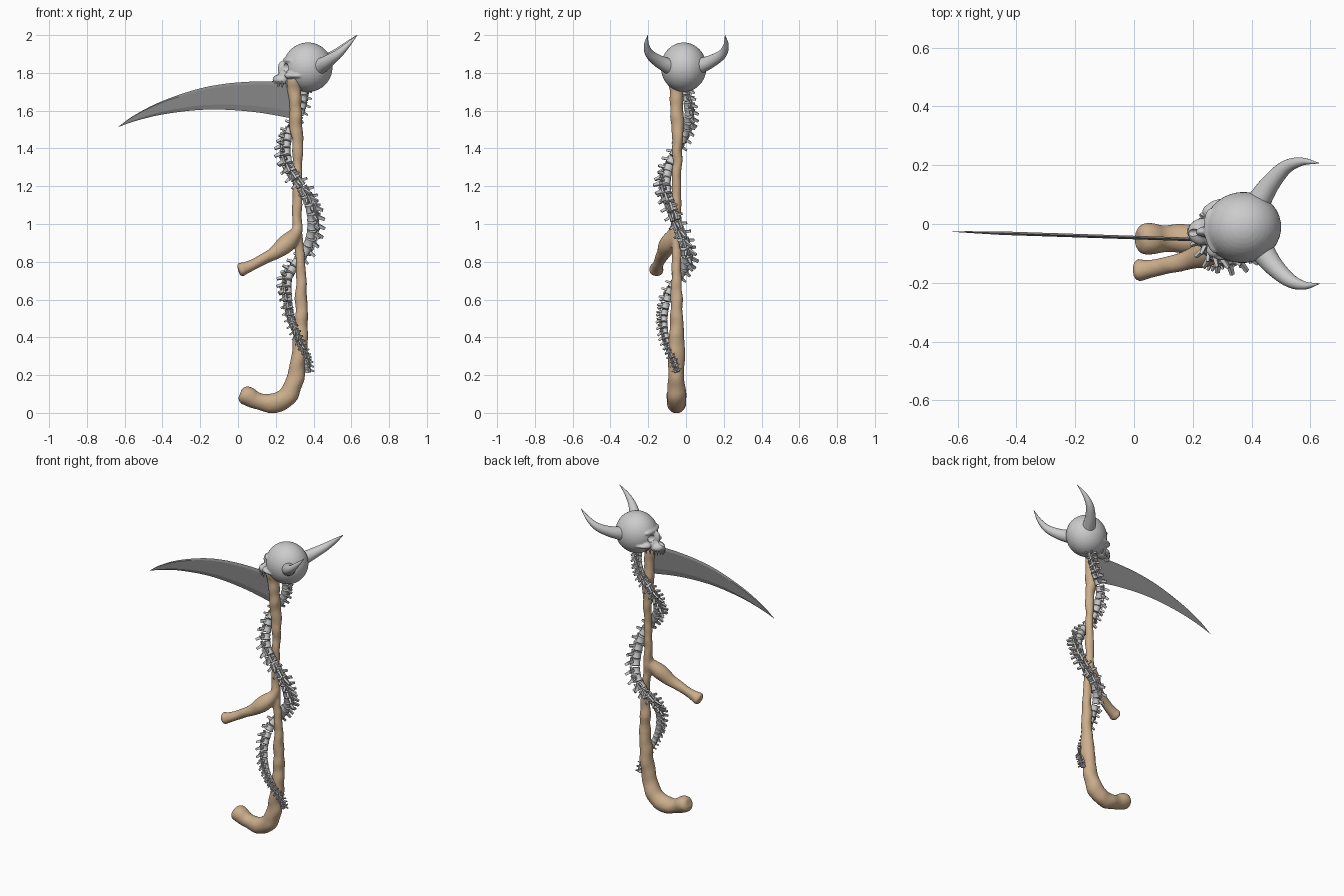
import bpy, bmesh, math, random
from mathutils import Vector, Matrix, noise

if "Cube" in bpy.data.objects:
    bpy.data.objects.remove(bpy.data.objects["Cube"])

random.seed(3)


def material(name, rgb):
    m = bpy.data.materials.new(name)
    m.diffuse_color = (*rgb, 1)
    m.use_nodes = True
    m.node_tree.nodes["Principled BSDF"].inputs["Base Color"].default_value = m.diffuse_color
    return m


def make(name, bm, mat=None, angle=35):
    bmesh.ops.recalc_face_normals(bm, faces=bm.faces)
    me = bpy.data.meshes.new(name)
    bm.to_mesh(me)
    bm.free()
    ob = bpy.data.objects.new(name, me)
    bpy.context.collection.objects.link(ob)
    if mat:
        me.materials.append(mat)
    finish(me, angle)
    return ob


def finish(me, angle):
    for p in me.polygons:
        p.use_smooth = True
    me.set_sharp_from_angle(angle=math.radians(angle))


def bake(ob, angle=50):
    """Apply the modifier stack."""
    bpy.context.view_layer.update()
    dg = bpy.context.evaluated_depsgraph_get()
    me = bpy.data.meshes.new_from_object(ob.evaluated_get(dg))
    ob.modifiers.clear()
    ob.data = me
    finish(me, angle)


def spline(pts, seg):
    """Catmull-Rom samples through points of any dimension."""
    P = [Vector(p) for p in pts]
    P = [2 * P[0] - P[1]] + P + [2 * P[-1] - P[-2]]
    out = []
    for i in range(1, len(P) - 2):
        a, b, c, d = P[i - 1:i + 3]
        for k in range(seg):
            t = k / seg
            out.append(0.5 * (2 * b + (c - a) * t + (2 * a - 5 * b + 4 * c - d) * t * t
                              + (3 * b - a - 3 * c + d) * t ** 3))
    return out + [P[-2]]


def tube(bm, pts, sides=20, seg=8, bump=0.0):
    """Tube along (x, y, z, radius) points."""
    S = spline(pts, seg)
    C = [p.to_3d() for p in S]
    up, rings = Vector((0, 1, 0)), []
    for i, c in enumerate(C):
        t = (C[min(i + 1, len(C) - 1)] - C[max(i - 1, 0)]).normalized()
        up = (up - t * up.dot(t)).normalized()
        side = t.cross(up)
        ring = []
        for k in range(sides):
            a = 2 * math.pi * k / sides
            d = up * math.cos(a) + side * math.sin(a)
            r = S[i][3] + bump * noise.noise((c + d * 0.04) * 14)
            ring.append(bm.verts.new(c + d * r))
        rings.append(ring)
    for A, B in zip(rings, rings[1:]):
        for k in range(sides):
            j = (k + 1) % sides
            bm.faces.new((A[k], A[j], B[j], B[k]))
    bm.faces.new(rings[0][::-1])
    bm.faces.new(rings[-1])


def ball(bm, c, r):
    bmesh.ops.create_uvsphere(bm, u_segments=32, v_segments=20, radius=1,
                              matrix=Matrix.Translation(c) @ Matrix.Diagonal((*r, 1)))


tan = material("tan_bone", (0.6, 0.42, 0.26))
dark = material("dark_metal", (0.24, 0.24, 0.24))

# Staff with hooked foot and side branch, fused into one bone
bm = bmesh.new()
tube(bm, [(.012, -.05, .105, .03), (.035, -.05, .095, .052), (.1, -.05, .063, .048), (.19, -.05, .051, .05),
          (.265, -.05, .09, .051), (.305, -.05, .19, .045), (.322, -.05, .3, .043), (.335, -.05, .42, .038),
          (.335, -.05, .6, .031), (.33, -.05, .8, .025), (.315, -.05, .95, .028), (.312, -.05, 1.1, .025),
          (.315, -.05, 1.25, .024), (.315, -.045, 1.42, .029), (.305, -.045, 1.55, .036),
          (.3, -.05, 1.68, .035), (.3, -.055, 1.76, .042), (.3, -.055, 1.79, .03)], bump=.008)
tube(bm, [(.318, -.05, 1.04, .015), (.31, -.06, .96, .032), (.26, -.09, .9, .046), (.19, -.12, .845, .036),
          (.11, -.14, .8, .028), (.045, -.152, .768, .032), (.018, -.155, .757, .038), (.003, -.156, .752, .028)],
     bump=.006)
staff = make("bone_staff", bm, tan)
m = staff.modifiers.new("fuse", 'REMESH')
m.mode, m.voxel_size = 'VOXEL', .007
m = staff.modifiers.new("soften", 'SMOOTH')
m.factor, m.iterations = .5, 4
bake(staff)

# Scythe blade: diamond-edged strip with flat middle
bm = bmesh.new()
rings = []
for x, top, low in spline([(.28, 1.75, 1.56), (.11, 1.755, 1.59), (-.07, 1.742, 1.605), (-.23, 1.71, 1.602),
                           (-.415, 1.645, 1.577), (-.55, 1.575, 1.543), (-.632, 1.516, 1.514)], 6):
    y = -.046 - .033 * x
    h = top - low
    w = .006 * min(1, h / .06)
    rings.append([bm.verts.new(v) for v in (
        (x, y, top), (x, y - w, top - .1 * h), (x, y - w, low + .2 * h),
        (x, y, low), (x, y + w, low + .2 * h), (x, y + w, top - .1 * h))])
for A, B in zip(rings, rings[1:]):
    for k in range(6):
        bm.faces.new((A[k], A[(k + 1) % 6], B[(k + 1) % 6], B[k]))
bm.faces.new(rings[0])
bm.faces.new(rings[-1])
make("scythe_blade", bm, dark, 8)

# Skull, modelled looking along -x
place = Matrix.Translation((.37, -.012, 1.83)) @ Matrix.Rotation(math.radians(6), 4, 'Z')
bm = bmesh.new()
ball(bm, (0, 0, 0), (.131, .121, .131))
ball(bm, (-.102, 0, .036), (.03, .078, .02))
ball(bm, (-.135, 0, -.008), (.026, .016, .042))
ball(bm, (-.138, 0, -.066), (.05, .046, .032))
ball(bm, (-.09, 0, -.05), (.06, .06, .04))
for s in (-1, 1):
    ball(bm, (-.1, s * .066, -.043), (.032, .026, .02))
    ball(bm, (-.055, s * .09, -.045), (.055, .016, .012))
skull = make("skull", bm)
bm = bmesh.new()
for s in (-1, 1):
    ball(bm, (-.138, s * .043, -.002), (.042, .026, .026))
ball(bm, (-.178, 0, -.036), (.03, .014, .02))
cutter = make("socket_cutter", bm)
cutter.hide_render = True
m = skull.modifiers.new("fuse", 'REMESH')
m.mode, m.voxel_size = 'VOXEL', .005
m = skull.modifiers.new("soften", 'SMOOTH')
m.factor, m.iterations = .5, 5
m = skull.modifiers.new("sockets", 'BOOLEAN')
m.operation, m.object, m.solver = 'DIFFERENCE', cutter, 'EXACT'
bake(skull)
skull.data.transform(place)
bpy.data.objects.remove(cutter)

# Upper teeth
bm = bmesh.new()
path = spline([(-.09, -.046), (-.14, -.041), (-.175, -.022), (-.184, 0), (-.175, .022), (-.14, .041), (-.09, .046)], 2)
for x, y in path:
    bmesh.ops.create_cone(bm, cap_ends=True, segments=8, radius1=.003, radius2=.008, depth=.034,
                          matrix=place @ Matrix.Translation((x, y, -.09)))
make("teeth", bm)

# Horns
for side, pts in (("left", [(.42, .07, 1.835), (.462, .135, 1.862), (.515, .192, 1.9), (.57, .212, 1.947), (.629, .207, 2.0)]),
                  ("right", [(.435, -.09, 1.835), (.477, -.145, 1.862), (.53, -.192, 1.9), (.58, -.209, 1.947), (.631, -.203, 2.0)])):
    bm = bmesh.new()
    tube(bm, [(*p, r) for p, r in zip(pts, (.042, .033, .024, .014, .001))])
    make(side + "_horn", bm)

# Spine winding around the staff
path = spline([(.35, -.005, 1.74), (.345, .008, 1.65), (.32, .015, 1.57), (.268, -.005, 1.48), (.252, -.055, 1.38),
               (.28, -.098, 1.28), (.34, -.108, 1.19), (.385, -.08, 1.09), (.395, -.04, .98), (.37, -.005, .88),
               (.315, .002, .8), (.265, -.04, .72), (.262, -.095, .62), (.282, -.118, .5), (.32, -.105, .39),
               (.36, -.07, .29), (.37, -.045, .21)], 24)


def process(bm, M, start, end, wa, wb, ta, tb):
    """Tapered bar from start to end in the vertebra frame."""
    a, b = Vector(start), Vector(end)
    d = (b - a).normalized()
    side = d.cross(Vector((0, 0, 1))).normalized()
    up = side.cross(d)
    rows = [[bm.verts.new(M @ (c + side * w * i + up * t * j))
             for i, j in ((-1, -1), (1, -1), (1, 1), (-1, 1))] for c, w, t in ((a, wa, ta), (b, wb, tb))]
    for k in range(4):
        j = (k + 1) % 4
        bm.faces.new((rows[0][k], rows[0][j], rows[1][j], rows[1][k]))
    bm.faces.new(rows[0][::-1])
    bm.faces.new(rows[1])


def vertebra(bm, pos, tangent, s):
    z = -tangent
    out = pos - Vector((.32, -.05, pos.z))
    x = (out - z * out.dot(z)).normalized()
    y = z.cross(x)
    M = Matrix.Translation(pos) @ Matrix((x, y, z)).transposed().to_4x4() @ Matrix.Scale(s, 4)
    # waisted body
    rings = []
    for h, r in ((-.021, .024), (-.018, .029), (0, .025), (.018, .029), (.021, .024)):
        rings.append([bm.verts.new(M @ Vector((r * .85 * math.cos(a) - .004, r * math.sin(a), h)))
                      for a in (2 * math.pi * k / 14 for k in range(14))])
    for A, B in zip(rings, rings[1:]):
        for k in range(14):
            bm.faces.new((A[k], A[(k + 1) % 14], B[(k + 1) % 14], B[k]))
    bm.faces.new(rings[0][::-1])
    bm.faces.new(rings[-1])
    # spinous, transverse and joint processes
    process(bm, M, (.014, 0, .004), (.062, 0, -.018), .006, .005, .012, .007)
    for k in (-1, 1):
        process(bm, M, (.01, k * .015, .004), (.03, k * .046, -.004), .007, .005, .008, .006)
        process(bm, M, (.022, k * .012, -.02), (.026, k * .014, .026), .006, .005, .005, .004)


bm = bmesh.new()
total = sum((b - a).length for a, b in zip(path, path[1:]))
run, due = 0, 0
for a, b in zip(path, path[1:]):
    if run >= due:
        u = run / total
        s = .75 + .3 * math.sin(math.pi * min(1, u * 1.1)) - .2 * max(0, u - .6) / .4
        vertebra(bm, a, (b - a).normalized(), s)
        due += .047 * s
    run += (b - a).length
make("spine", bm)
